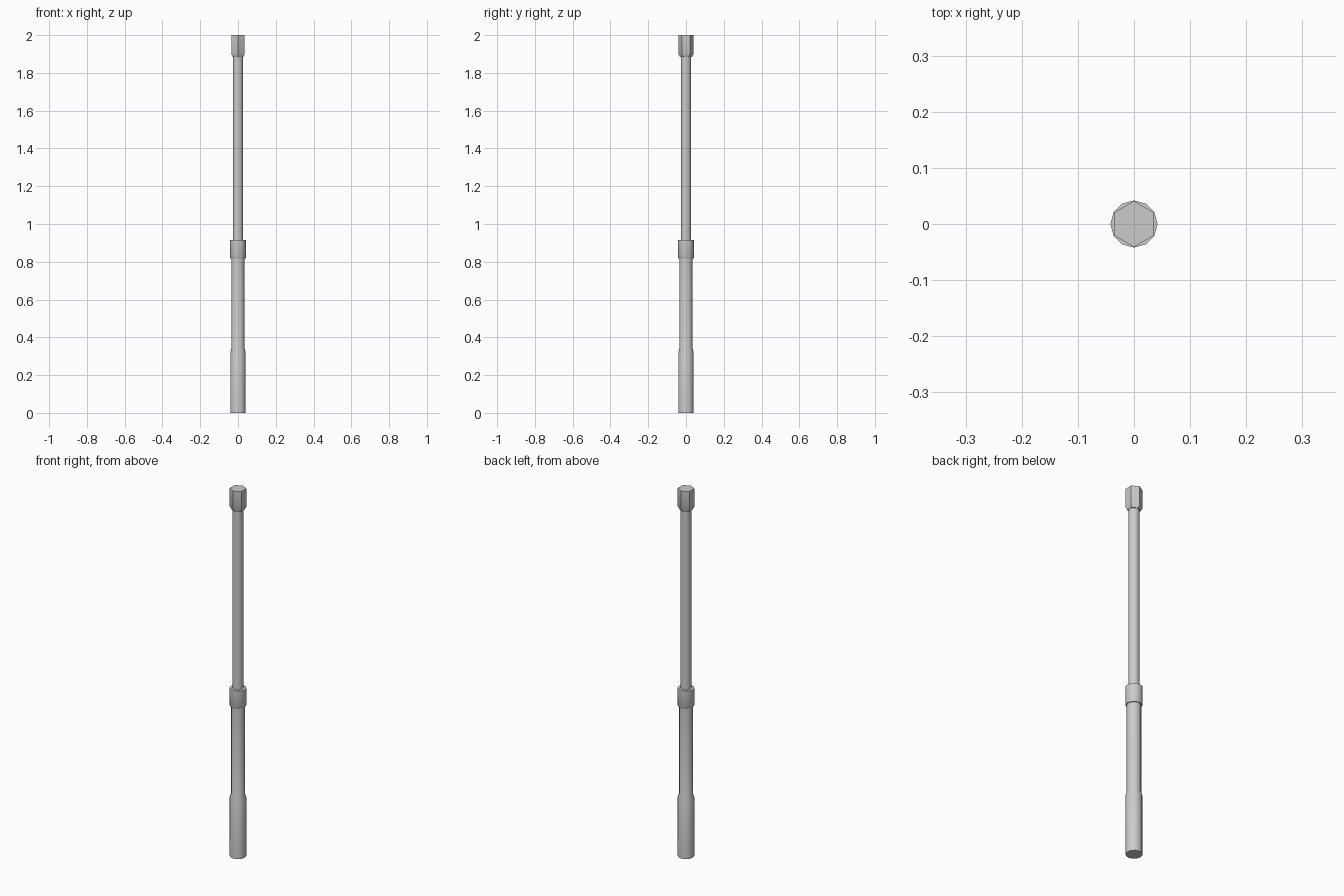
import bpy, bmesh, math

if "Cube" in bpy.data.objects:
    bpy.data.objects.remove(bpy.data.objects["Cube"])

def turned(name, profile, sides):
    """Closed solid of revolution from (radius, z) pairs, a corner on the y axis."""
    bm = bmesh.new()
    rings = []
    for r, z in profile:
        rings.append([bm.verts.new((r * math.sin(2 * math.pi * i / sides),
                                    r * math.cos(2 * math.pi * i / sides), z))
                      for i in range(sides)])
    for a, b in zip(rings, rings[1:]):
        for i in range(sides):
            j = (i + 1) % sides
            bm.faces.new((a[i], a[j], b[j], b[i]))
    bm.faces.new(rings[0])
    bm.faces.new(rings[-1])
    bmesh.ops.recalc_face_normals(bm, faces=bm.faces)
    mesh = bpy.data.meshes.new(name)
    bm.to_mesh(mesh)
    bm.free()
    obj = bpy.data.objects.new(name, mesh)
    bpy.context.collection.objects.link(obj)
    bpy.ops.object.select_all(action='DESELECT')
    obj.select_set(True)
    bpy.context.view_layer.objects.active = obj
    bpy.ops.object.shade_smooth_by_angle(angle=math.radians(35))
    return obj

# Thick grip stepping in to the lower tube
turned("grip_and_lower_tube", [(0.041, 0), (0.041, 0.32), (0.035, 0.34), (0.035, 0.83)], 12)

# Locking collar with a small lower chamfer
turned("collar", [(0.039, 0.817), (0.042, 0.823), (0.042, 0.915)], 12)

# Thin upper shaft
turned("upper_shaft", [(0.027, 0.90), (0.027, 1.90)], 12)

# Hexagonal end cap with a tapered underside
turned("hex_end_cap", [(0.032, 1.885), (0.041, 1.90), (0.041, 2.0)], 6)
